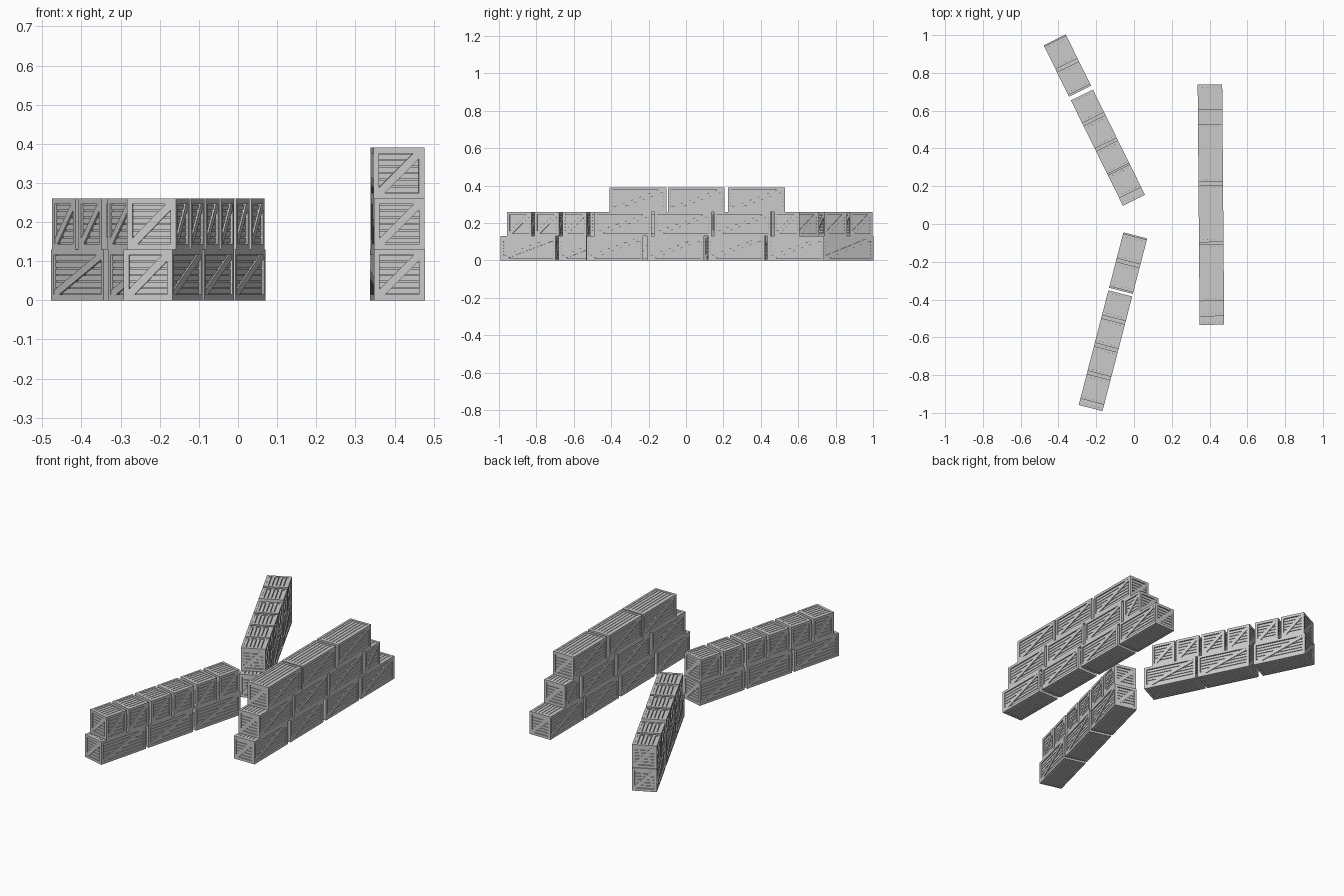
import bpy, bmesh
from math import atan2, pi, hypot
from mathutils import Matrix, Vector

if "Cube" in bpy.data.objects:
    bpy.data.objects.remove(bpy.data.objects["Cube"])

W = H = 0.13          # crate width and height
FR = 0.0145           # frame board width
REC = 0.0055          # depth of the planks behind the frame
GAP = 0.003           # groove between planks


def box(bm, mat, x0, x1, y0, y1, z0, z1):
    m = mat @ Matrix.Translation(((x0 + x1) / 2, (y0 + y1) / 2, (z0 + z1) / 2))
    bmesh.ops.create_cube(bm, size=1, matrix=m @ Matrix.Diagonal((x1 - x0, y1 - y0, z1 - z0, 1)))


def planks(bm, mat, w, h, n, depth):
    # horizontal planks filling a w x h panel whose outward axis is +z
    step = h / n
    for i in range(n):
        y = -h / 2 + i * step
        box(bm, mat, -w / 2, w / 2, y + GAP / 2, y + step - GAP / 2, -0.011, -depth)


def side_panel(bm, mat, w, h):
    # planked panel with a border frame and a diagonal brace
    a, b = w / 2, h / 2
    planks(bm, mat, w - 2 * FR, h - 2 * FR, 6, REC)
    for s in (-1, 1):
        box(bm, mat, -a, a, *sorted((s * b, s * (b - FR))), -0.012, 0)
        box(bm, mat, *sorted((s * a, s * (a - FR))), -b + FR, b - FR, -0.012, 0)
    # brace is a prism clipped to the corners of the opening
    p, q = a - FR, b - FR
    t = FR * 0.7
    k = hypot(p, q)
    dx, dy = min(t * k / q, p), min(t * k / p, q)
    ring = [(-p, -q), (-p + dx, -q), (p, q - dy), (p, q), (p - dx, q), (-p, -q + dy)]
    top = [bm.verts.new(mat @ Vector((x, y, -0.001))) for x, y in ring]
    low = [bm.verts.new(mat @ Vector((x, y, -0.010))) for x, y in ring]
    bm.faces.new(top)
    for i in range(6):
        j = (i + 1) % 6
        bm.faces.new((low[i], low[j], top[j], top[i]))


def lid(bm, mat, w, h):
    # lengthwise planks between two end battens
    a, b = w / 2, h / 2
    planks(bm, mat, w - 2 * FR, h - 0.012, 6, 0.002)
    for s in (-1, 1):
        box(bm, mat, *sorted((s * a, s * (a - FR))), -b, b, -0.011, 0)


def crate_mesh(name, length):
    bm = bmesh.new()
    c = 0.0095
    box(bm, Matrix(), -length / 2 + c, length / 2 - c, -W / 2 + c, W / 2 - c, c, H - c)
    mid = Matrix.Translation((0, 0, H / 2))
    up = Matrix.Rotation(pi / 2, 4, 'X')
    for i in range(4):
        w, d = (length, W) if i % 2 == 0 else (W, length)
        side_panel(bm, mid @ Matrix.Rotation(i * pi / 2, 4, 'Z') @ up
                   @ Matrix.Translation((0, 0, d / 2)), w, H)
    for r in (0, pi):
        lid(bm, mid @ Matrix.Rotation(r, 4, 'X') @ Matrix.Translation((0, 0, H / 2)), length, W)
    bmesh.ops.recalc_face_normals(bm, faces=bm.faces)
    me = bpy.data.meshes.new(name)
    bm.to_mesh(me)
    bm.free()
    return me


LONG, SHORT = 0.303, 0.135
long_mesh = crate_mesh("long_crate", LONG)
short_mesh = crate_mesh("short_crate", SHORT)


def wall(name, start, end, rows):
    # rows: list of (mesh, distances of crate centres along the wall)
    s, u = Vector(start), (Vector(end) - Vector(start)).normalized()
    for mesh, level, centres in rows:
        for i, d in enumerate(centres):
            ob = bpy.data.objects.new(f"{name}_{mesh.name}_{level}_{i}", mesh)
            p = s + u * d
            ob.location = (p.x, p.y, level * H)
            ob.rotation_euler = (0, 0, atan2(u.y, u.x))
            bpy.context.collection.objects.link(ob)


# tall right wall, three rows
wall("right_wall", (0.4125, -0.535), (0.402, 0.74), [
    (long_mesh, 0, (0.153, 0.478, 0.803, 1.122)),
    (long_mesh, 1, (0.198, 0.518, 0.836)),
    (short_mesh, 1, (1.075,)),
    (long_mesh, 2, (0.278, 0.590, 0.911)),
])
# back left wall
wall("back_wall", (0.0, 0.125), (-0.42, 0.975), [
    (long_mesh, 0, (0.152, 0.467, 0.796)),
    (short_mesh, 1, (0.113, 0.255, 0.405, 0.555, 0.722, 0.874)),
])
# front left wall
wall("front_wall", (0.007, -0.06), (-0.23, -0.975), [
    (long_mesh, 0, (0.152, 0.473, 0.793)),
    (short_mesh, 1, (0.075, 0.228, 0.385, 0.537, 0.690, 0.842)),
])
